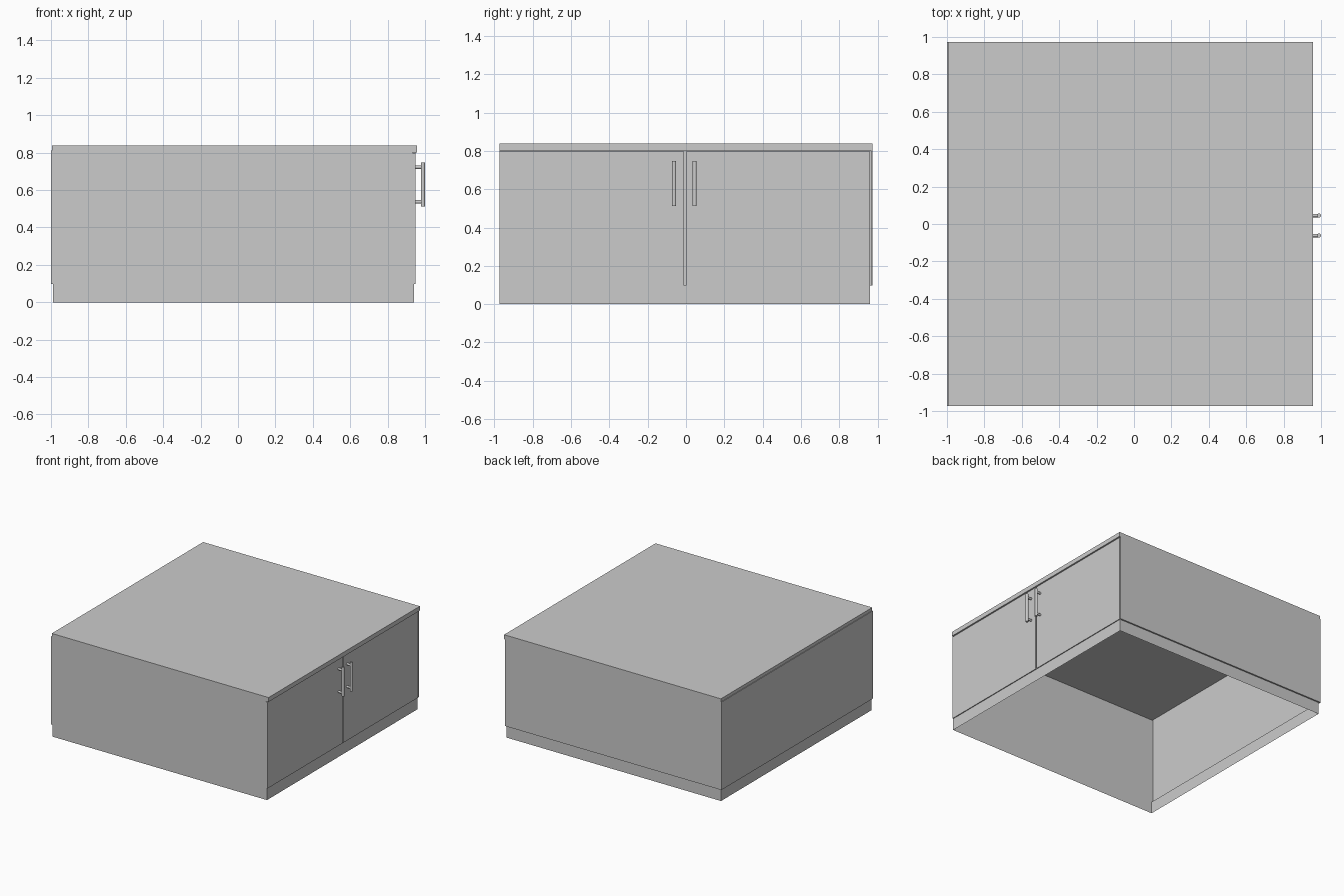
import bpy, bmesh
from mathutils import Matrix, Vector

if "Cube" in bpy.data.objects:
    bpy.data.objects.remove(bpy.data.objects["Cube"])


def finish(bm, name):
    mesh = bpy.data.meshes.new(name)
    bm.to_mesh(mesh)
    bm.free()
    obj = bpy.data.objects.new(name, mesh)
    bpy.context.collection.objects.link(obj)
    return obj


def box(name, x0, x1, y0, y1, z0, z1):
    bm = bmesh.new()
    size = Vector((x1 - x0, y1 - y0, z1 - z0))
    mid = Vector((x0 + x1, y0 + y1, z0 + z1)) / 2
    scale = Matrix.Diagonal((size.x, size.y, size.z, 1.0))
    bmesh.ops.create_cube(bm, size=1, matrix=Matrix.Translation(mid) @ scale)
    return finish(bm, name)


def rod(bm, a, b, radius):
    a, b = Vector(a), Vector(b)
    turn = (b - a).to_track_quat('Z', 'Y').to_matrix().to_4x4()
    bmesh.ops.create_cone(bm, cap_ends=True, segments=24, radius1=radius, radius2=radius,
                          depth=(b - a).length, matrix=Matrix.Translation((a + b) / 2) @ turn)


# Carcass and recessed plinth: one thin shell, open underneath
Y = 0.973
rings = [(-0.988, 0.942, -Y, 0.961, 0.0),
         (-0.988, 0.942, -Y, 0.961, 0.097),
         (-1.0, 0.932, -Y, Y, 0.097),
         (-1.0, 0.932, -Y, Y, 0.812),
         (-0.995, 0.932, -Y, Y, 0.812)]
bm = bmesh.new()
loops = [[bm.verts.new(p) for p in ((x0, y0, z), (x1, y0, z), (x1, y1, z), (x0, y1, z))]
         for x0, x1, y0, y1, z in rings]
for low, high in zip(loops, loops[1:]):
    for i in range(4):
        j = (i + 1) % 4
        bm.faces.new((low[i], low[j], high[j], high[i]))
flat = [f for f in bm.faces if f.calc_area() < 1e-6]
bmesh.ops.delete(bm, geom=flat, context='FACES_ONLY')
bmesh.ops.remove_doubles(bm, verts=bm.verts[:], dist=1e-5)
finish(bm, "carcass_and_plinth")

# Worktop slab
box("worktop", -0.995, 0.956, -Y, Y, 0.802, 0.838)

# Doors and the side panel edge beside the right door
box("left_door", 0.932, 0.949, -Y, -0.011, 0.097, 0.797)
box("right_door", 0.932, 0.949, -0.001, 0.960, 0.097, 0.797)
box("side_panel_edge", 0.932, 0.949, 0.966, Y, 0.097, 0.802)

# Bar handles on two posts each
for name, y in (("left_handle", -0.062), ("right_handle", 0.045)):
    bm = bmesh.new()
    rod(bm, (0.989, y, 0.512), (0.989, y, 0.747), 0.011)
    for z in (0.537, 0.722):
        rod(bm, (0.945, y, z), (0.989, y, z), 0.009)
    obj = finish(bm, name)
    bpy.context.view_layer.objects.active = obj
    obj.select_set(True)
    bpy.ops.object.shade_smooth_by_angle()
    obj.select_set(False)
